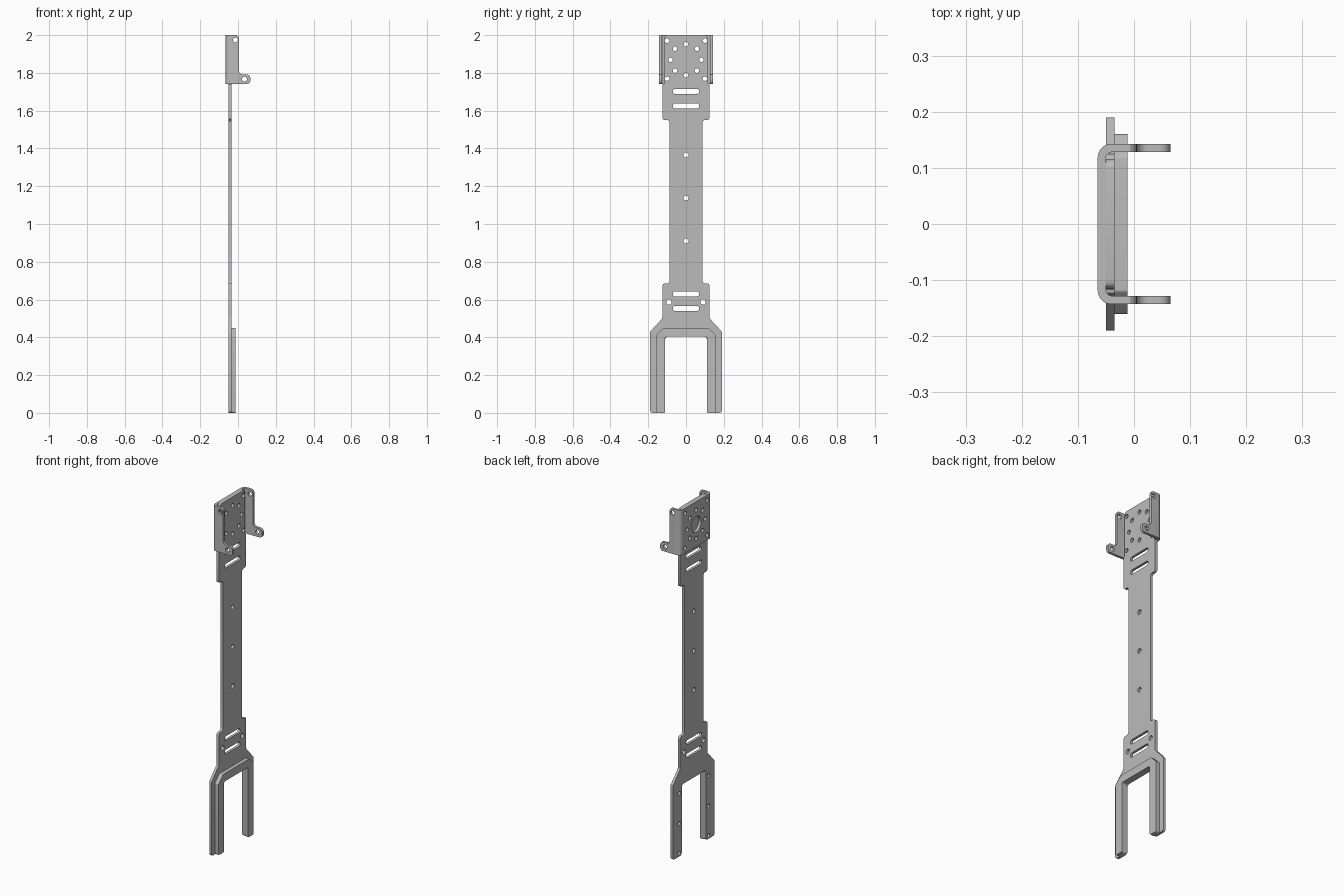
import bpy, math
from mathutils import Matrix, Vector

cube = bpy.data.objects.get("Cube")
if cube:
    bpy.data.objects.remove(cube)

metal = bpy.data.materials.new("grey metal")
metal.use_nodes = True
GREY = (0.5, 0.5, 0.5, 1)
metal.diffuse_color = GREY
metal.node_tree.nodes["Principled BSDF"].inputs["Base Color"].default_value = GREY

# Local profile axes (u, v, depth) mapped onto the model
FACE = Matrix(((0, 0, 1, 0), (1, 0, 0, 0), (0, 1, 0, 0), (0, 0, 0, 1)))   # u=y, v=z, depth=x
SIDE = Matrix(((1, 0, 0, 0), (0, 0, -1, 0), (0, 1, 0, 0), (0, 0, 0, 1)))  # u=x, v=z, depth=-y
PLAN = Matrix.Identity(4)                                                # u=x, v=y, depth=z


def rounded(points, radius, steps=5):
    """Round every corner of a closed outline."""
    out = []
    for i, p in enumerate(points):
        p = Vector(p)
        a, b = Vector(points[i - 1]) - p, Vector(points[(i + 1) % len(points)]) - p
        half = a.angle(b) / 2
        cut = min(radius / math.tan(half), a.length * 0.48, b.length * 0.48)
        start, end = p + a.normalized() * cut, p + b.normalized() * cut
        centre = p + (a.normalized() + b.normalized()).normalized() * cut / math.cos(half)
        r = cut * math.tan(half)
        for k in range(steps + 1):
            d = (start - centre).slerp(end - centre, k / steps)
            out.append(centre + d.normalized() * r)
    return out


def circle(u, v, r, n=20):
    return [(u + r * math.cos(k * math.tau / n), v + r * math.sin(k * math.tau / n)) for k in range(n)]


def slot(v, half_length=0.07, half_height=0.013):
    u, h = half_length, half_height
    return rounded([(-u, v - h), (u, v - h), (u, v + h), (-u, v + h)], h * 0.99)


def mirrored(half):
    return half + [(-u, v) for u, v in reversed(half)]


def slab(name, loops, axes, low, high):
    """Fill an outline, leaving inner loops open, and extrude it from low to high."""
    curve = bpy.data.curves.new(name, 'CURVE')
    curve.dimensions, curve.fill_mode = '2D', 'BOTH'
    curve.extrude = (high - low) / 2
    for loop in loops:
        spline = curve.splines.new('POLY')
        spline.points.add(len(loop) - 1)
        for point, (u, v) in zip(spline.points, loop):
            point.co = (u, v, 0, 1)
        spline.use_cyclic_u = True
    temp = bpy.data.objects.new(name, curve)
    bpy.context.collection.objects.link(temp)
    graph = bpy.context.evaluated_depsgraph_get()
    mesh = bpy.data.meshes.new_from_object(temp.evaluated_get(graph))
    bpy.data.objects.remove(temp)
    import bmesh
    bm = bmesh.new()
    bm.from_mesh(mesh)
    bmesh.ops.remove_doubles(bm, verts=bm.verts, dist=1e-5)
    bmesh.ops.transform(bm, matrix=axes @ Matrix.Translation((0, 0, (low + high) / 2)), verts=bm.verts)
    bmesh.ops.recalc_face_normals(bm, faces=bm.faces)
    bm.to_mesh(mesh)
    bm.free()
    mesh.materials.clear()
    mesh.materials.append(metal)
    obj = bpy.data.objects.new(name, mesh)
    bpy.context.collection.objects.link(obj)
    return obj


def boolean(obj, cutter, operation):
    mod = obj.modifiers.new(operation, 'BOOLEAN')
    mod.object, mod.operation, mod.solver = cutter, operation, 'EXACT'
    graph = bpy.context.evaluated_depsgraph_get()
    mesh = bpy.data.meshes.new_from_object(obj.evaluated_get(graph))
    obj.modifiers.clear()
    obj.data = mesh
    bpy.data.objects.remove(cutter)


# Mounting holes shared by the plate head and the bracket
HEAD = 1.87
head_holes = [circle(0.082 * math.cos(k * math.pi / 4), HEAD + 0.082 * math.sin(k * math.pi / 4), 0.012)
              for k in range(8)]
head_holes += [circle(s * 0.1, HEAD + t * 0.1, 0.012) for s in (-1, 1) for t in (-1, 1)]

# Long arm plate with a forked foot
outline = mirrored([(0.11, 0.405), (0.11, 0), (0.19, 0), (0.19, 0.43), (0.125, 0.5), (0.125, 0.685),
                    (0.087, 0.685), (0.087, 1.55), (0.125, 1.55), (0.125, 1.74), (0.115, 1.74), (0.115, 2)])
openings = [slot(z) for z in (0.553, 0.63, 1.625, 1.702)]
openings += [circle(0, z, 0.013) for z in (0.91, 1.137, 1.365)]
for s in (-1, 1):
    openings.append(circle(s * 0.09, 0.587, 0.014))
    openings += [circle(s * 0.133, z, 0.011) for z in (0.02, 0.19, 0.365)]
plate = slab("arm_plate", [rounded(outline, 0.014)] + openings + head_holes, FACE, -0.05, -0.035)

# Stiffening rail around the fork
rail = mirrored([(0.11, 0.405), (0.11, 0), (0.16, 0), (0.16, 0.41), (0.12, 0.45)])
fork_rail = slab("fork_rail", [rounded(rail, 0.008)], FACE, -0.035, -0.012)

# Folded bracket: U section, trimmed to its side profile, then drilled
OUT, IN, TIP = 0.143, 0.128, 0.065
outer = rounded([(-TIP, -OUT), (0.2, -OUT), (0.2, OUT), (-TIP, OUT)], 0.025)
inner = rounded([(-0.05, -IN), (0.2, -IN), (0.2, IN), (-0.05, IN)], 0.01)
outer = [p for p in outer if p[0] < 0.1]
inner = [p for p in inner if p[0] < 0.1]
ends = [(0.1, OUT), (0.1, IN)]
# Each arc list runs lower bend first, upper bend last
lower_out, upper_out = [[p for p in outer if s * p[1] > 0] for s in (-1, 1)]
lower_in, upper_in = [[p for p in inner if s * p[1] > 0] for s in (-1, 1)]
section = ([(0.1, -OUT)] + lower_out[::-1] + upper_out[::-1] + ends
           + upper_in + lower_in + [(0.1, -IN)])
bracket = slab("motor_bracket", [section], PLAN, 1.74, 2)
step = rounded([(0.005, 1.7), (0.005, 1.74), (TIP, 1.74), (TIP, 1.792), (0.005, 1.792), (0.005, 2), (-0.1, 2),
                (-0.1, 1.7)], 0.012)
tab = rounded([(-0.1, 1.7), (0.005, 1.7), (0.005, 1.739), (TIP, 1.739), (TIP, 1.792),
               (0.005, 1.792), (0.005, 2), (-0.1, 2.01)], 0.02)
profile = [tab, circle(-0.014, 1.974, 0.013), circle(0.034, 1.767, 0.013)]
boolean(bracket, slab("side_trim", profile, SIDE, -0.3, 0.3), 'INTERSECT')
drills = head_holes + [circle(0, HEAD, 0.045, 32)]
boolean(bracket, slab("drills", drills, FACE, -0.1, -0.045), 'DIFFERENCE')

# Smooth the rounded edges, keep the folds crisp
for obj in (plate, fork_rail, bracket):
    bpy.ops.object.select_all(action='DESELECT')
    obj.select_set(True)
    bpy.context.view_layer.objects.active = obj
    bpy.ops.object.shade_smooth_by_angle(angle=math.radians(30))
